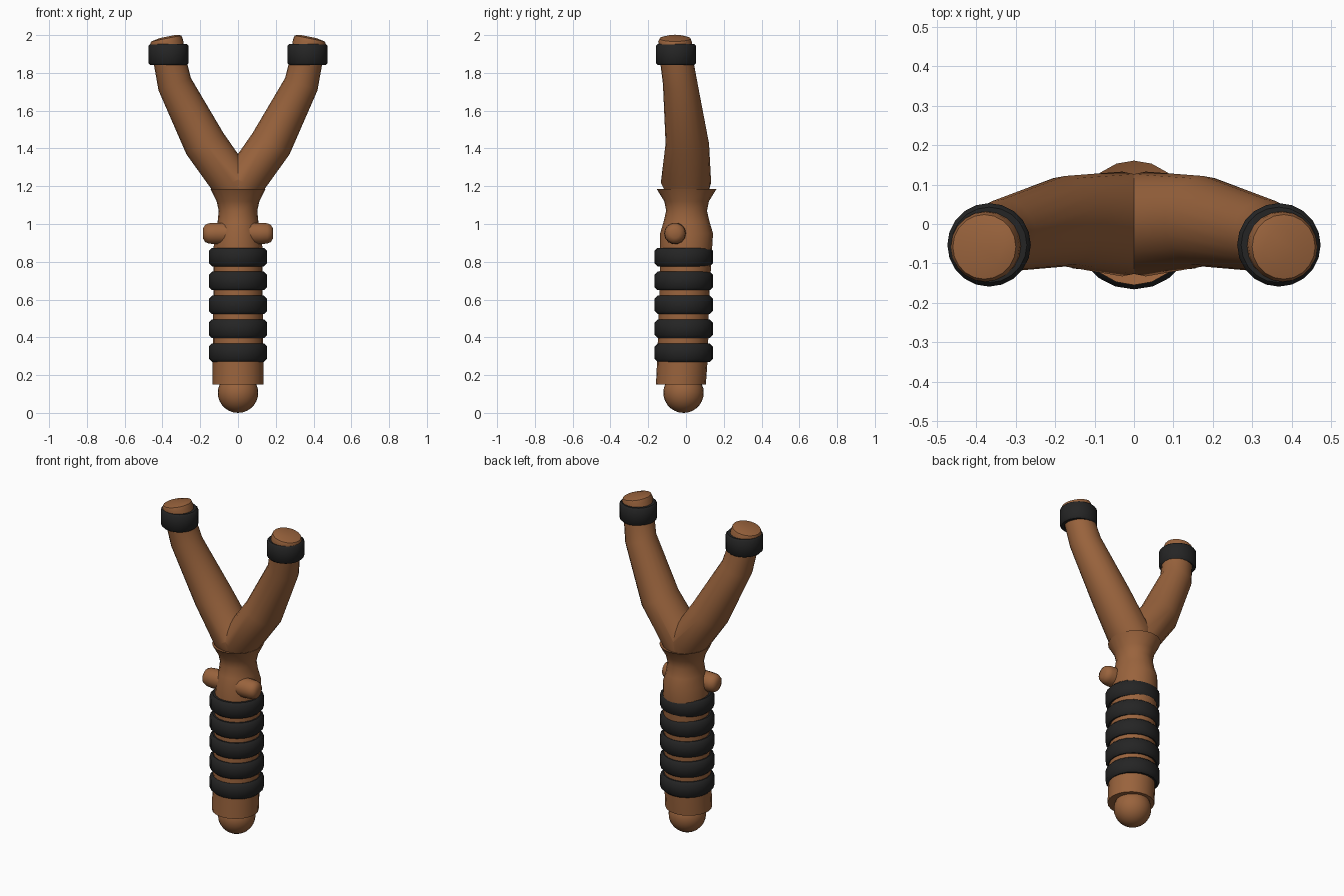
import bpy, bmesh, math
from mathutils import Vector

if "Cube" in bpy.data.objects:
    bpy.data.objects.remove(bpy.data.objects["Cube"])


def material(name, rgb):
    m = bpy.data.materials.new(name)
    m.diffuse_color = (*rgb, 1)
    m.use_nodes = True
    m.node_tree.nodes["Principled BSDF"].inputs["Base Color"].default_value = m.diffuse_color
    return m


WOOD = material("brown wood", (0.32, 0.125, 0.046))
WRAP = material("black wrap", (0.018, 0.018, 0.018))


def finish(name, bm, mat, angle=45):
    bmesh.ops.recalc_face_normals(bm, faces=bm.faces[:])
    me = bpy.data.meshes.new(name)
    bm.to_mesh(me)
    bm.free()
    ob = bpy.data.objects.new(name, me)
    bpy.context.collection.objects.link(ob)
    me.materials.append(mat)
    bpy.ops.object.select_all(action='DESELECT')
    ob.select_set(True)
    bpy.context.view_layer.objects.active = ob
    bpy.ops.object.shade_smooth_by_angle(angle=math.radians(angle))
    return ob


def loft(rings, sides, closed=False):
    """Rings are (centre, half-axis u, half-axis v); skin them in order."""
    bm = bmesh.new()
    loops = []
    for c, u, v in rings:
        c, u, v = Vector(c), Vector(u), Vector(v)
        loops.append([bm.verts.new(c + u * math.cos(a) + v * math.sin(a))
                      for a in (2 * math.pi * i / sides for i in range(sides))])
    pairs = list(zip(loops, loops[1:]))
    if closed:
        pairs.append((loops[-1], loops[0]))
    else:
        bm.faces.new(loops[0])
        bm.faces.new(loops[-1])
    for a, b in pairs:
        for i in range(sides):
            j = (i + 1) % sides
            bm.faces.new((a[i], a[j], b[j], b[i]))
    return bm


def band(name, x, y, z0, z1, r_in, r_out, bevel):
    prof = [(r_in, z0), (r_out - bevel, z0), (r_out, z0 + bevel),
            (r_out, z1 - bevel), (r_out - bevel, z1), (r_in, z1)]
    bm = loft([((x, y, z), (r, 0, 0), (0, r, 0)) for r, z in prof], 20, True)
    return finish(name, bm, WRAP)


# Handle with narrow neck and flared rim: z, centre y, half width, half depth
profile = [(0.15, -0.027, 0.134, 0.132), (0.30, -0.018, 0.134, 0.134),
           (0.60, -0.01, 0.13, 0.132), (0.85, 0.0, 0.13, 0.137),
           (0.95, 0.003, 0.125, 0.14), (1.01, 0.003, 0.108, 0.122),
           (1.07, 0.003, 0.102, 0.108), (1.12, 0.003, 0.113, 0.118),
           (1.185, 0.003, 0.145, 0.158), (1.165, 0.003, 0.09, 0.11)]
finish("handle", loft([((0, y, z), (rx, 0, 0), (0, ry, 0))
                       for z, y, rx, ry in profile], 20), WOOD)

# Round butt under the handle
bm = bmesh.new()
bmesh.ops.create_uvsphere(bm, u_segments=24, v_segments=14, radius=0.107)
bmesh.ops.translate(bm, verts=bm.verts[:], vec=(0, -0.013, 0.107))
finish("handle_butt", bm, WOOD)

# Cut twig stubs across the neck
stub = [(-0.186, 0.025), (-0.175, 0.046), (-0.155, 0.055), (-0.12, 0.058)]
stub += [(-x, r) for x, r in reversed(stub)]
finish("twig_stub", loft([((x, -0.058, 0.95), (0, r, 0), (0, 0, r))
                          for x, r in stub], 14), WOOD)

# Grip wraps
for i in range(5):
    z = 0.27 + 0.1265 * i
    band(f"grip_wrap_{i + 1}", 0, -0.012, z, z + 0.098, 0.115, 0.154, 0.016)

# Fork arms: centre, outward half-axis in xz, half depth; cut on the mirror plane
path = [((0.00, 0.015, 1.10), (0.09, -0.01), 0.085),
        ((0.03, 0.00, 1.22), (0.10, -0.05), 0.133),
        ((0.175, 0.007, 1.425), (0.098, -0.056), 0.115),
        ((0.335, -0.03, 1.74), (0.086, -0.032), 0.092),
        ((0.362, -0.05, 1.87), (0.086, -0.01), 0.088),
        ((0.378, -0.058, 1.965), (0.087, -0.012), 0.089),
        ((0.38, -0.058, 1.982), (0.08, -0.016), 0.082),
        ((0.37, -0.058, 1.993), (0.045, -0.009), 0.045)]
for side, s in (("right", 1), ("left", -1)):
    bm = loft([((s * c[0], c[1], c[2]), (s * o[0], 0, o[1]), (0, d, 0))
               for c, o, d in path], 20)
    bmesh.ops.bisect_plane(bm, geom=bm.verts[:] + bm.edges[:] + bm.faces[:],
                           plane_co=(0, 0, 0), plane_no=(s, 0, 0), clear_inner=True)
    finish(f"fork_arm_{side}", bm, WOOD)
    band(f"fork_band_{side}", s * 0.368, -0.053, 1.842, 1.953, 0.08, 0.106, 0.01)
